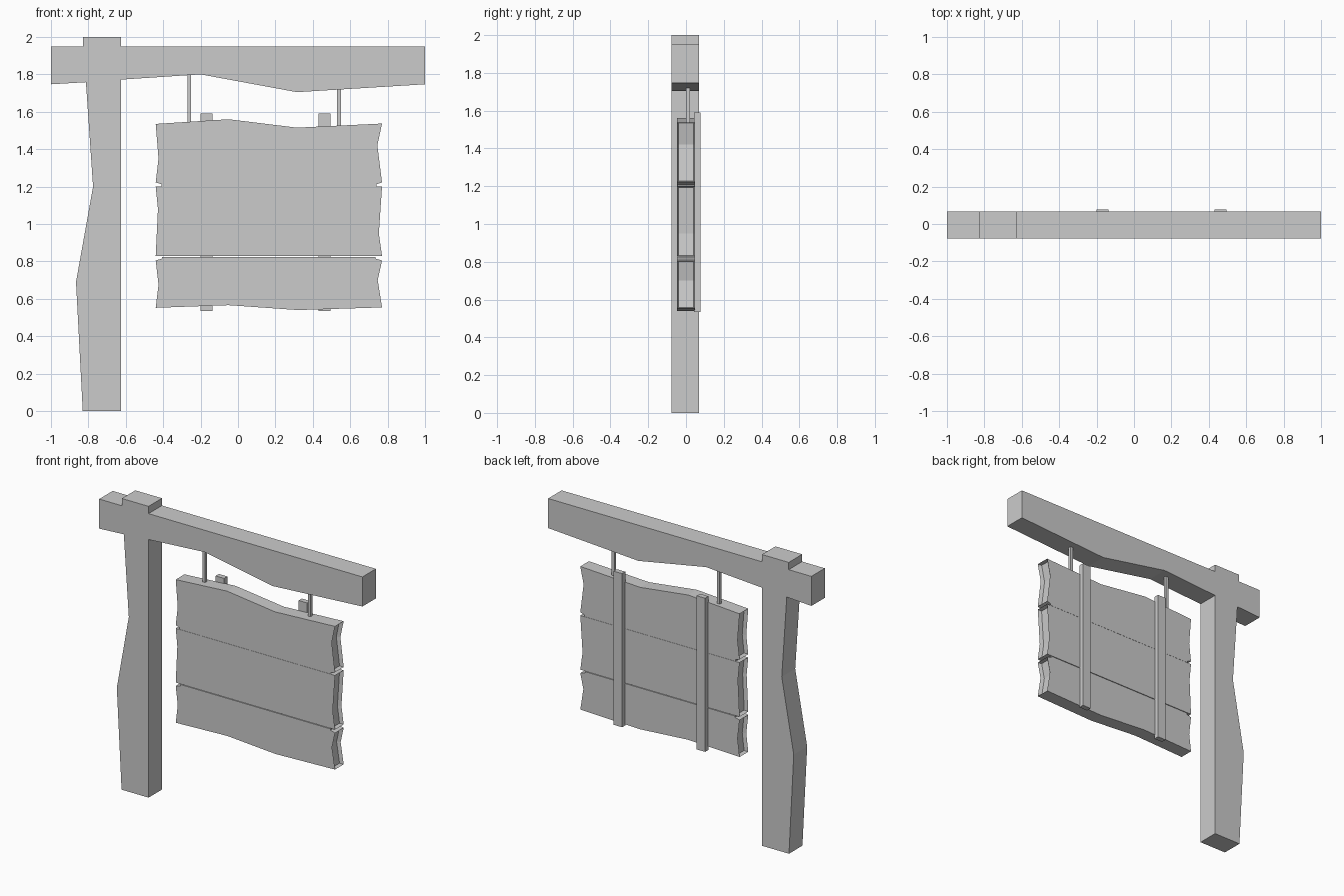
import bpy, bmesh

if "Cube" in bpy.data.objects:
    bpy.data.objects.remove(bpy.data.objects["Cube"])


def prism(name, outline, y0, y1, recess_ends=False):
    """Extrude a counter-clockwise (x, z) outline from y0 to y1."""
    bm = bmesh.new()
    front = [bm.verts.new((x, y0, z)) for x, z in outline]
    back = [bm.verts.new((x, y1, z)) for x, z in outline]
    bm.faces.new(front)
    bm.faces.new(back[::-1])
    n = len(outline)
    for i in range(n):
        j = (i + 1) % n
        bm.faces.new((front[j], front[i], back[i], back[j]))
    bmesh.ops.recalc_face_normals(bm, faces=bm.faces)
    if recess_ends:
        # hollow the two-facet chevron at each end of the plank
        for side in (-1, 1):
            ends = [f for f in bm.faces if f.normal.x * side > 0.8
                    and f.calc_center_median().x * side > (0.42 if side < 0 else 0.74)]
            bmesh.ops.inset_region(bm, faces=ends, thickness=0.008,
                                   depth=-0.025, use_even_offset=True)
    mesh = bpy.data.meshes.new(name)
    bm.to_mesh(mesh)
    bm.free()
    obj = bpy.data.objects.new(name, mesh)
    bpy.context.collection.objects.link(obj)
    return obj


def box(name, x0, x1, y0, y1, z0, z1):
    return prism(name, [(x0, z0), (x1, z0), (x1, z1), (x0, z1)], y0, y1)


# Post and crossbeam, flush with each other
prism("post_and_beam", [
    (-0.83, 0), (-0.625, 0), (-0.625, 1.772), (-0.2, 1.8), (0.315, 1.705),
    (1, 1.747), (1, 1.95), (-0.625, 1.95), (-0.625, 2), (-0.828, 2),
    (-0.828, 1.95), (-1, 1.95), (-1, 1.747), (-0.813, 1.758),
    (-0.775, 1.2), (-0.866, 0.69)], -0.078, 0.068)

# Sign planks with notched joints and wavy outer edges
L, R = -0.44, 0.77
YF, YB = -0.047, 0.047
prism("top_plank", [
    (L, 1.222), (-0.41, 1.213), (-0.41, 1.201), (0.74, 1.201), (0.74, 1.213),
    (R, 1.222), (0.745, 1.42), (R, 1.537), (0.315, 1.515), (-0.05, 1.56),
    (L, 1.535), (-0.425, 1.35)], YF, YB, True)
prism("middle_plank", [
    (L, 0.828), (R, 0.828), (0.753, 0.95), (R, 1.2), (L, 1.2),
    (-0.428, 1.08)], YF, YB, True)
prism("bottom_plank", [
    (L, 0.552), (-0.05, 0.566), (0.32, 0.54), (R, 0.554), (0.747, 0.7),
    (R, 0.805), (0.735, 0.815), (0.735, 0.824), (-0.405, 0.824),
    (-0.405, 0.815), (L, 0.805), (-0.425, 0.675)], YF, YB, True)

# Back battens and hanging rods
for side, batten_x, rod_x, rod_top in (("left", -0.168, -0.261, 1.81),
                                       ("right", 0.463, 0.54, 1.73)):
    box(side + "_batten", batten_x - 0.032, batten_x + 0.032,
        0.043, 0.078, 0.535, 1.59)
    box(side + "_hanging_rod", rod_x - 0.01, rod_x + 0.01,
        0.001, 0.021, 1.5, rod_top)
